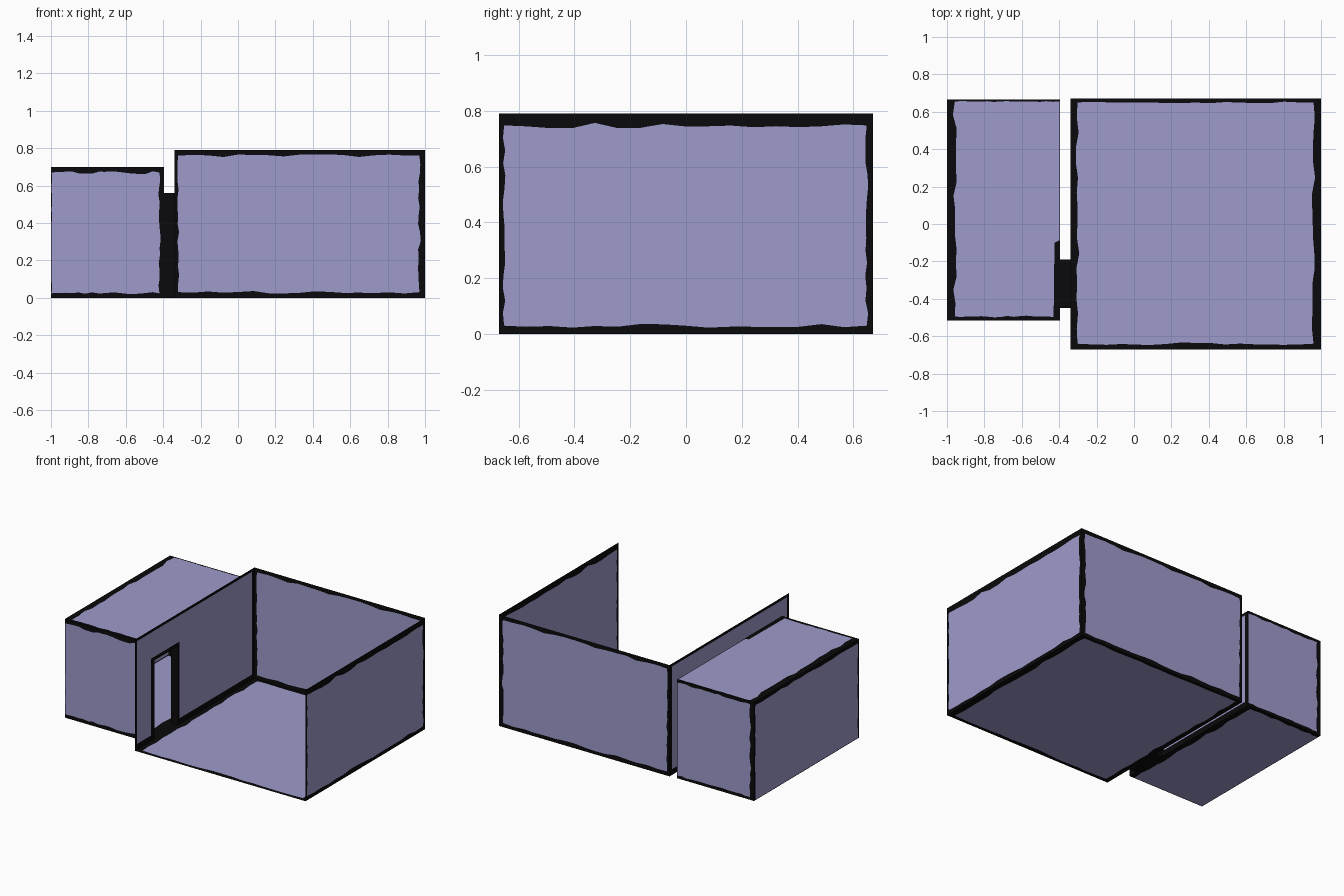
import bpy, random
from mathutils import Vector

if "Cube" in bpy.data.objects:
    bpy.data.objects.remove(bpy.data.objects["Cube"])

random.seed(4)

def material(name, rgb):
    m = bpy.data.materials.new(name)
    m.diffuse_color = (*rgb, 1)
    m.use_nodes = True
    m.node_tree.nodes["Principled BSDF"].inputs["Base Color"].default_value = m.diffuse_color
    return m

LAVENDER = material("lavender wall", (0.343, 0.328, 0.604))
BLACK = material("black edge", (0.003, 0.003, 0.0035))

def make(name, verts, faces, mats):
    me = bpy.data.meshes.new(name)
    me.from_pydata(verts, [], faces)
    me.materials.append(LAVENDER)
    me.materials.append(BLACK)
    for poly, m in zip(me.polygons, mats):
        poly.material_index = m
    ob = bpy.data.objects.new(name, me)
    bpy.context.collection.objects.link(ob)
    return ob

def panel(name, origin, u, v, borders, n=16):
    """Flat sheet with an uneven black border; borders = (low v, high u, high v, low u)."""
    o, u, v = Vector(origin), Vector(u), Vector(v)
    w, h = u.length, v.length
    b0, r0, t0, l0 = borders
    outer = [Vector(p) for p in ((0, 0), (w, 0), (w, h), (0, h))]
    inner = [Vector(p) for p in ((l0, b0), (w - r0, b0), (w - r0, h - t0), (l0, h - t0))]
    inward = [Vector(p) for p in ((0, 1), (-1, 0), (0, -1), (1, 0))]
    ring_out, ring_in = [], []
    for i in range(4):
        j = (i + 1) % 4
        for k in range(n):
            wobble = borders[i] * random.uniform(-0.25, 0.25) if k else 0
            ring_out.append(outer[i].lerp(outer[j], k / n))
            ring_in.append(inner[i].lerp(inner[j], k / n) + inward[i] * wobble)
    verts = [o + u * (p.x / w) + v * (p.y / h) for p in ring_out + ring_in]
    c = 4 * n
    faces = [(k, (k + 1) % c, c + (k + 1) % c, c + k) for k in range(c)]
    faces.append(tuple(range(c, 2 * c)))
    return make(name, verts, faces, [1] * c + [0])

# Doorway shared by both rooms
DY0, DY1, DZ = -0.45, -0.19, 0.56

def door_wall(name, x, y0, y1, height, edge):
    """Wall in the yz plane with a door hole, black frame and black edges."""
    ys = [y0, y0 + edge, DY0 - 0.04, DY0, DY1, DY1 + 0.02, y1 - 0.03, y1]
    ys = sorted(set(ys))
    zs = [0, 0.04, DZ, DZ + 0.025, height - 0.02, height]
    verts = [(x, y, z) for z in zs for y in ys]
    faces, mats = [], []
    n = len(ys)
    for a in range(len(zs) - 1):
        for b in range(n - 1):
            y, z = (ys[b] + ys[b + 1]) / 2, (zs[a] + zs[a + 1]) / 2
            if DY0 < y < DY1 and z < DZ:
                continue
            frame = DY0 - 0.04 < y < DY1 + 0.02 and z < DZ + 0.025
            rim = y < y0 + edge or y > y1 - 0.03 or z < 0.04 or z > height - 0.02
            faces.append((a * n + b, a * n + b + 1, (a + 1) * n + b + 1, (a + 1) * n + b))
            mats.append(1 if frame or rim else 0)
    return make(name, verts, faces, mats)

E = 0.004  # almost no border

# Large room: open at the top and front
X0, X1, Y, H = -0.34, 1.0, 0.67, 0.79
panel("large_room_floor", (X0, -Y, 0), (X1 - X0, 0, 0), (0, 2 * Y, 0), (0.03, 0.04, 0.02, 0.038))
panel("large_room_back_wall", (X0, Y, 0), (X1 - X0, 0, 0), (0, 0, H), (0.03, 0.03, 0.03, 0.02))
panel("large_room_right_wall", (X1, -Y, 0), (0, 2 * Y, 0), (0, 0, H), (0.03, 0.022, 0.042, 0.018))
door_wall("large_room_left_wall", X0, -Y, Y, H, 0.02)

# Small room: closed box
S0, S1, F, B, T = -1.0, -0.395, -0.515, 0.665, 0.70
panel("small_room_floor", (S0, F, 0), (S1 - S0, 0, 0), (0, B - F, 0), (E, 0.04, 0.025, E))
panel("small_room_roof", (S0, F, T), (S1 - S0, 0, 0), (0, B - F, 0), (0.02, E, 0.01, 0.042))
panel("small_room_front_wall", (S0, F, 0), (S1 - S0, 0, 0), (0, 0, T), (0.024, 0.025, 0.03, E))
panel("small_room_back_wall", (S0, B, 0), (S1 - S0, 0, 0), (0, 0, T), (0.02, E, 0.02, 0.03))
panel("small_room_left_wall", (S0, F, 0), (0, B - F, 0), (0, 0, T), (E, 0.015, 0.025, 0.015))
door_wall("small_room_right_wall", S1, F, B, T, 0.01)

# Dark patch on the roof edge above the door
make("roof_edge_patch", [(-0.43, F, T + 0.002), (S1, F, T + 0.002),
     (S1, -0.085, T + 0.002), (-0.425, -0.1, T + 0.002)], [(0, 1, 2, 3)], [1])

# Black passage joining the two doors
section = [(DY0, 0), (DY1, 0), (DY1, DZ), (DY0, DZ)]
verts = [(x, y, z) for x in (S1, X0) for y, z in section]
make("door_passage", verts, [(k, (k + 1) % 4, 4 + (k + 1) % 4, 4 + k) for k in range(4)], [1] * 4)
